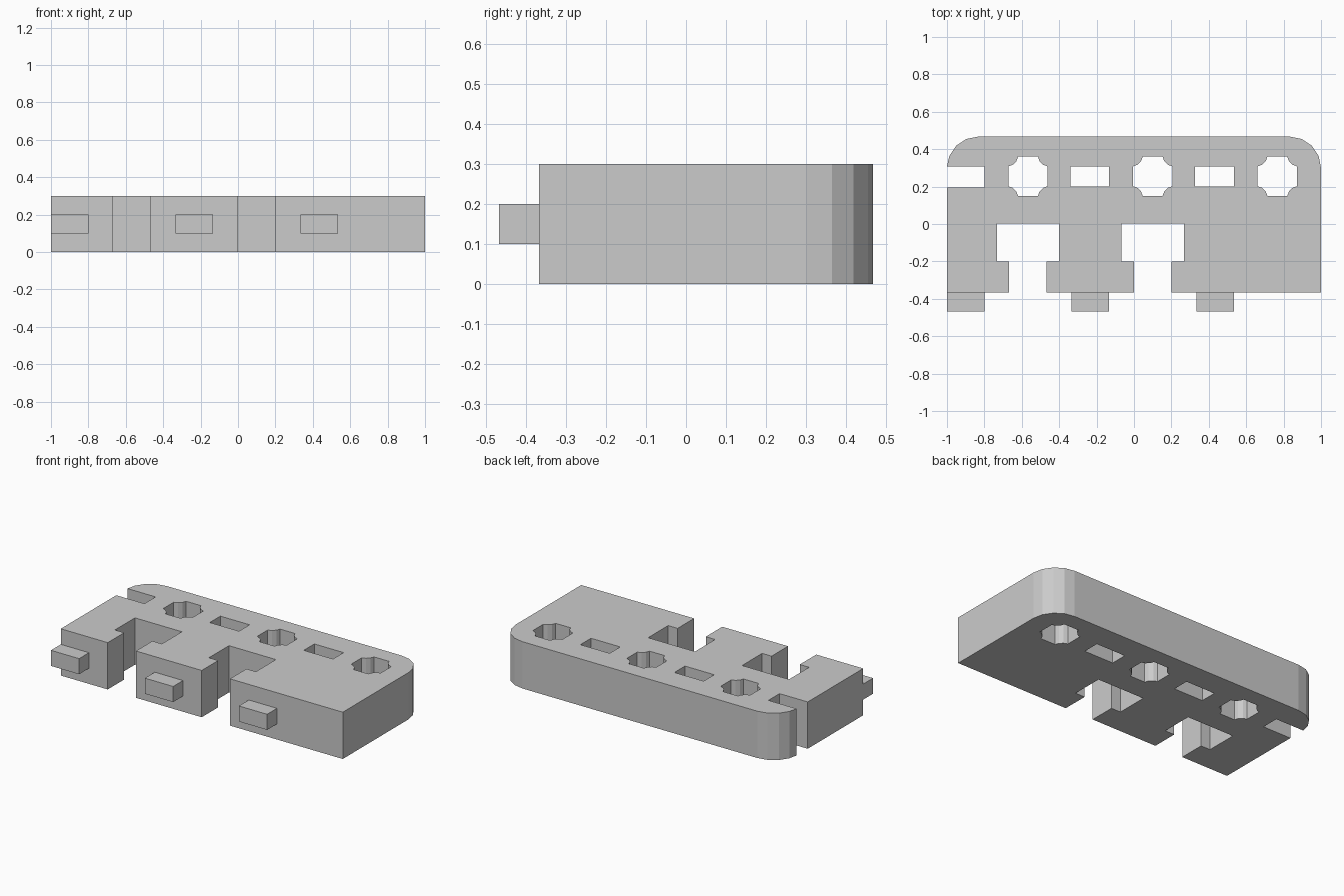
import bpy, bmesh
from math import sin, cos, radians

if "Cube" in bpy.data.objects:
    bpy.data.objects.remove(bpy.data.objects["Cube"])

H = 0.3          # plate thickness
FRONT = -0.367   # front face of the plate
PITCH = 2 / 3    # spacing of repeated features


def arc(cx, cy, r, start, end, n=4):
    return [(cx + r * cos(radians(start + (end - start) * i / n)),
             cy + r * sin(radians(start + (end - start) * i / n))) for i in range(n + 1)]


def extrude_loops(name, loops, height):
    """Filled outline with inner holes, extruded up from z = 0."""
    cu = bpy.data.curves.new(name, 'CURVE')
    cu.dimensions = '2D'
    cu.fill_mode = 'BOTH'
    cu.extrude = height / 2
    for pts in loops:
        s = cu.splines.new('POLY')
        s.points.add(len(pts) - 1)
        for p, (x, y) in zip(s.points, pts):
            p.co = (x, y, 0, 1)
        s.use_cyclic_u = True
    ob = bpy.data.objects.new(name, cu)
    bpy.context.collection.objects.link(ob)
    bpy.ops.object.select_all(action='DESELECT')
    ob.select_set(True)
    bpy.context.view_layer.objects.active = ob
    bpy.ops.object.convert(target='MESH')
    ob = bpy.context.view_layer.objects.active
    bm = bmesh.new()
    bm.from_mesh(ob.data)
    bmesh.ops.translate(bm, verts=bm.verts, vec=(0, 0, height / 2))
    bmesh.ops.remove_doubles(bm, verts=bm.verts, dist=1e-4)
    bmesh.ops.recalc_face_normals(bm, faces=bm.faces)
    for f in bm.faces:
        f.smooth = False
    bm.to_mesh(ob.data)
    bm.free()
    return ob


def box(name, x0, x1, y0, y1, z0, z1):
    bpy.ops.mesh.primitive_cube_add(size=1, location=((x0 + x1) / 2, (y0 + y1) / 2, (z0 + z1) / 2))
    ob = bpy.context.object
    ob.name = name
    ob.scale = (x1 - x0, y1 - y0, z1 - z0)
    return ob


def rect(x0, x1, y0, y1):
    return [(x0, y0), (x1, y0), (x1, y1), (x0, y1)]


def stepped_hole(cx, cy):
    """Eight-sided hole with small notched corners."""
    quarter = [(0.105, -0.053), (0.105, 0.053), (0.081, 0.062), (0.062, 0.081)]
    pts = []
    for k in range(4):
        c, s = [(1, 0), (0, 1), (-1, 0), (0, -1)][k]
        pts += [(cx + c * x - s * y, cy + s * x + c * y) for x, y in quarter]
    return pts


# Outline: front edge with two T-shaped gaps, rounded back corners, slot at left
outline = [(-1, FRONT)]
for i in range(2):
    o = i * PITCH
    outline += [(x + o, y) for x, y in (
        (-0.667, FRONT), (-0.667, -0.2), (-0.733, -0.2), (-0.733, 0.003),
        (-0.4, 0.003), (-0.4, -0.2), (-0.467, -0.2), (-0.467, FRONT))]
outline += [(1, FRONT)]
outline += arc(0.833, 0.3, 0.167, 0, 90)
outline += arc(-0.833, 0.3, 0.167, 90, 180)[:-1]
outline += [(-1, 0.308), (-0.8, 0.308), (-0.8, 0.195), (-1, 0.195)]

# Through holes along the back
holes = [stepped_hole(-0.567 + i * PITCH, 0.255) for i in range(3)]
slots = [rect(-0.34 + i * PITCH, -0.133 + i * PITCH, 0.2, 0.307) for i in range(2)]
extrude_loops("plate", [outline] + holes + slots, H)

# Front tabs
for i in range(3):
    x = -1 + i * PITCH
    box(f"tab_{i + 1}", x, x + 0.2, FRONT - 0.1, FRONT, 0.1, 0.2)
